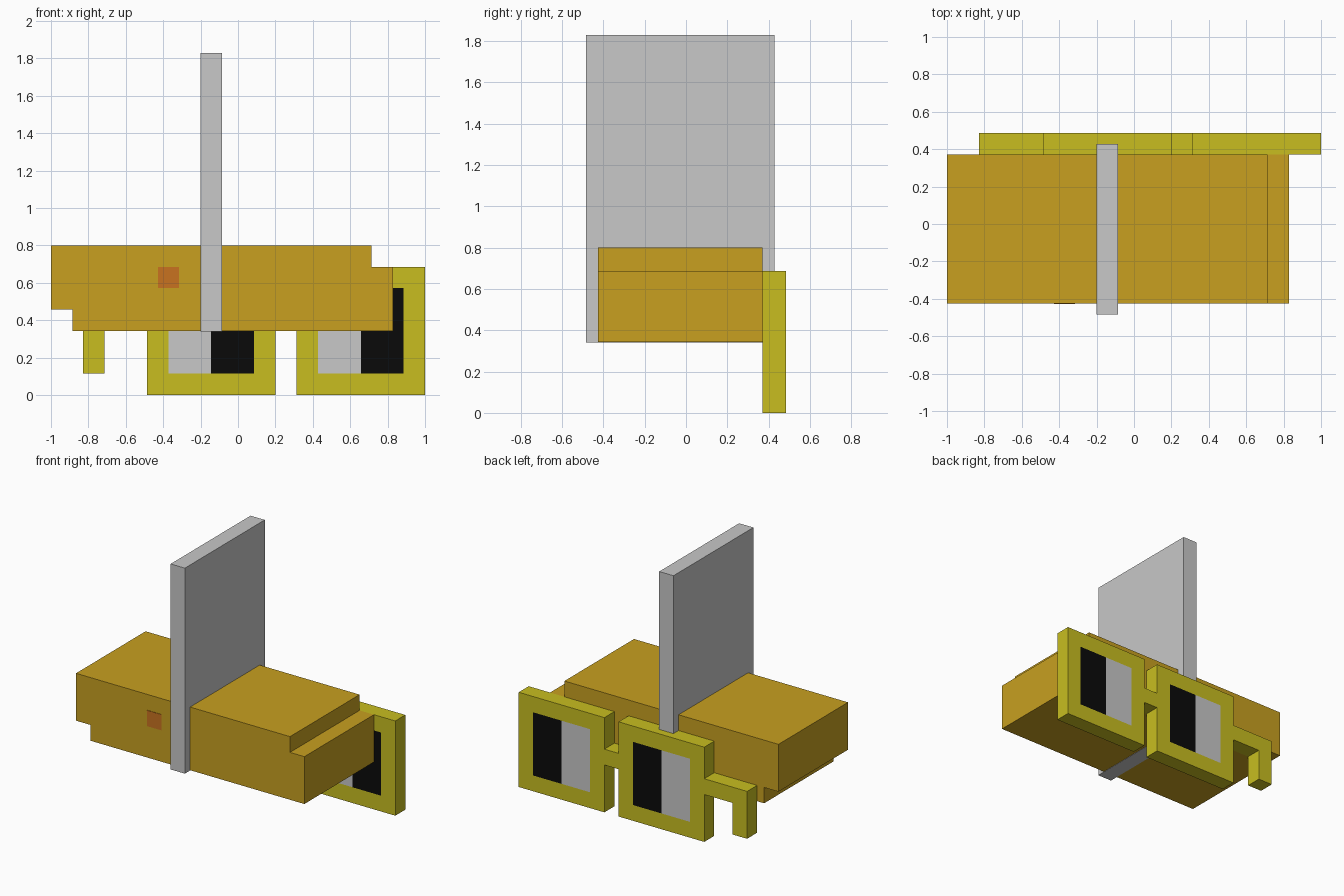
import bpy
import bmesh

if "Cube" in bpy.data.objects:
    bpy.data.objects.remove(bpy.data.objects["Cube"])


def material(name, r, g, b):
    m = bpy.data.materials.new(name)
    m.diffuse_color = (r, g, b, 1)
    m.use_nodes = True
    m.node_tree.nodes["Principled BSDF"].inputs["Base Color"].default_value = m.diffuse_color
    return m


WOOD = material("golden_orange", 0.578, 0.352, 0.0144)
YELLOW = material("yellow", 0.578, 0.515, 0.0144)
GREY = material("light_grey", 0.578, 0.578, 0.578)
BLACK = material("black", 0.003, 0.003, 0.003)
RED = material("burnt_orange", 0.578, 0.171, 0.0144)


def prism(name, outline, y0, y1, mat):
    """Extrude an x-z outline from y0 to y1."""
    bm = bmesh.new()
    face = bm.faces.new([bm.verts.new((x, y0, z)) for x, z in outline])
    ext = bmesh.ops.extrude_face_region(bm, geom=[face])
    verts = [v for v in ext["geom"] if isinstance(v, bmesh.types.BMVert)]
    bmesh.ops.translate(bm, verts=verts, vec=(0, y1 - y0, 0))
    bmesh.ops.recalc_face_normals(bm, faces=bm.faces)
    mesh = bpy.data.meshes.new(name)
    bm.to_mesh(mesh)
    bm.free()
    mesh.materials.append(mat)
    obj = bpy.data.objects.new(name, mesh)
    bpy.context.collection.objects.link(obj)
    return obj


def box(name, x0, x1, z0, z1, y0, y1, mat):
    return prism(name, [(x0, z0), (x1, z0), (x1, z1), (x0, z1)], y0, y1, mat)


U = 0.1143             # grid unit of the model
FRONT, BACK = -0.425, 0.371
GY = (BACK, BACK + U)  # depth of the glasses

# Main block with a notch at two opposite corners
prism("body_block",
      [(-1, 4 * U), (-1 + U, 4 * U), (-1 + U, 3 * U), (0.829, 3 * U),
       (0.829, 6 * U), (0.714, 6 * U), (0.714, 7 * U), (-1, 7 * U)],
      FRONT, BACK, WOOD)

# Small patch on the front
box("front_patch", -0.429, -0.315, 5 * U, 6 * U, FRONT - 0.003, FRONT + 0.001, RED)

# Upright slab through the block
box("upright_slab", -0.2, -0.086, 3 * U - 0.002, 16 * U, -0.485, 0.429, GREY)

# Two square rims with half light, half dark lenses
for side, x in (("left", -0.486), ("right", 0.314)):
    box(side + "_rim_bottom", x, x + 6 * U, 0, U, *GY, YELLOW)
    box(side + "_rim_top", x, x + 6 * U, 5 * U, 6 * U, *GY, YELLOW)
    box(side + "_rim_inner", x, x + U, U, 5 * U, *GY, YELLOW)
    box(side + "_rim_outer", x + 5 * U, x + 6 * U, U, 5 * U, *GY, YELLOW)
    box(side + "_lens_light", x + U, x + 3 * U, U, 5 * U, *GY, GREY)
    box(side + "_lens_dark", x + 3 * U, x + 5 * U, U, 5 * U, *GY, BLACK)

# Bridge between the rims and the hooked arm
box("bridge", 0.2, 0.314, 3 * U, 4 * U, *GY, YELLOW)
prism("hooked_arm",
      [(-0.829, U), (-0.714, U), (-0.714, 3 * U), (-0.486, 3 * U),
       (-0.486, 4 * U), (-0.829, 4 * U)], *GY, YELLOW)
